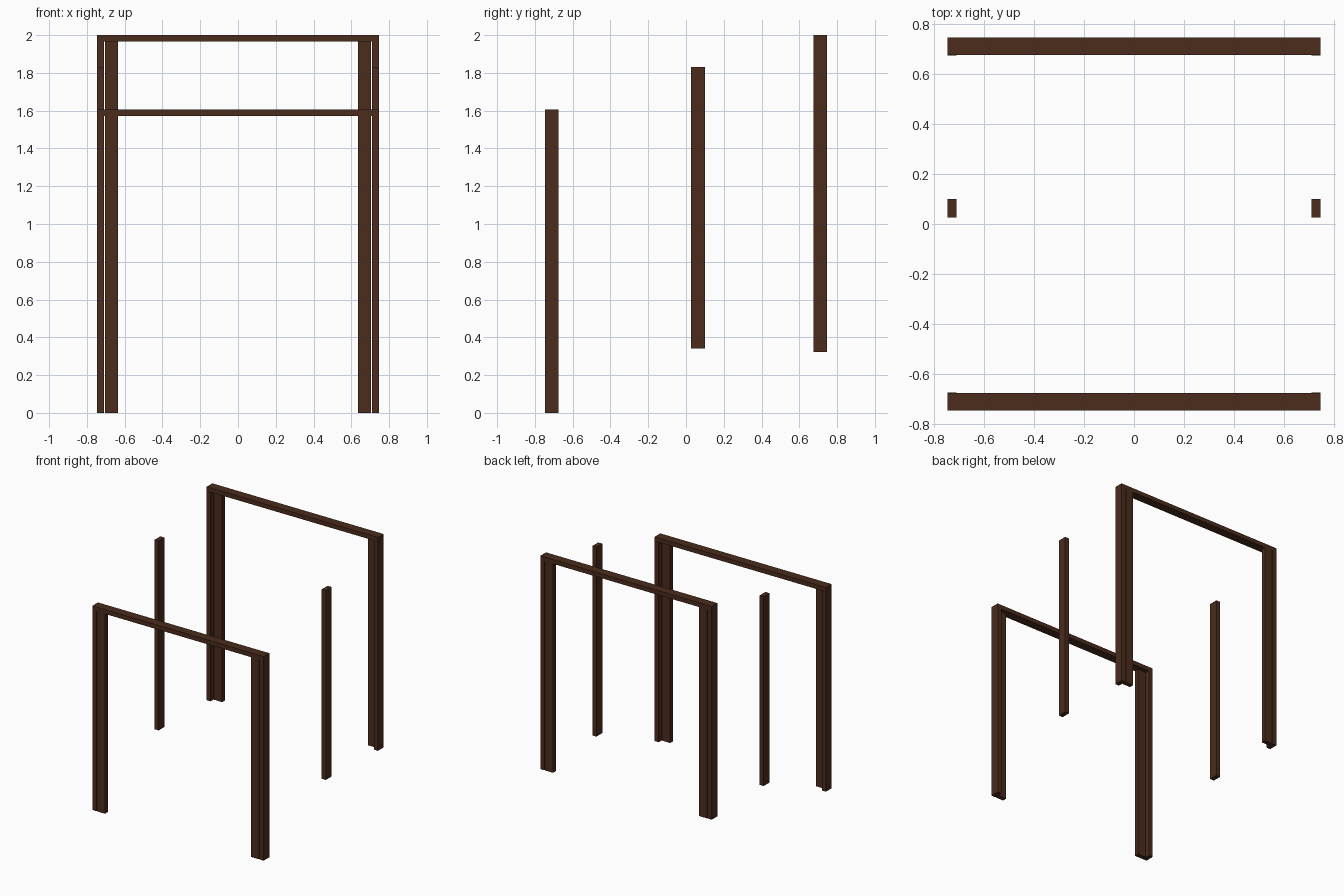
import bpy

if "Cube" in bpy.data.objects:
    bpy.data.objects.remove(bpy.data.objects["Cube"])

wood = bpy.data.materials.new("dark_wood")
wood.diffuse_color = (0.07, 0.025, 0.012, 1)
wood.use_nodes = True
wood.node_tree.nodes["Principled BSDF"].inputs["Base Color"].default_value = wood.diffuse_color

E = 0.746      # outer half-size of the footprint
T, W = 0.036, 0.072   # board thickness and width


def board(name, x, y, z):
    """Box spanning the given (min, max) ranges."""
    bpy.ops.mesh.primitive_cube_add(size=1, location=[sum(r) / 2 for r in (x, y, z)])
    o = bpy.context.object
    o.name = name
    o.scale = [abs(r[1] - r[0]) for r in (x, y, z)]
    bpy.ops.object.transform_apply(location=False, rotation=False, scale=True)
    o.data.materials.append(wood)


# front and back frames: header on two L-shaped double posts
for end, s, bottom, top in (("front", -1, 0.0, 1.606), ("back", 1, 0.322, 2.0)):
    under = top - 0.034
    board(end + "_header", (-E, E), (s * (E - 0.07), s * E), (under, top))
    for side, m in (("left", -1), ("right", 1)):
        board(f"{end}_{side}_outer_post", (m * (E - T), m * E),
              (s * (E - W), s * E), (bottom, under))
        board(f"{end}_{side}_inner_post", (m * 0.635, m * 0.705),
              (s * (E - T), s * E), (bottom, under))

# single middle posts
for side, m in (("left", -1), ("right", 1)):
    board(f"middle_{side}_post", (m * (E - T), m * E), (0.027, 0.1), (0.34, 1.83))
